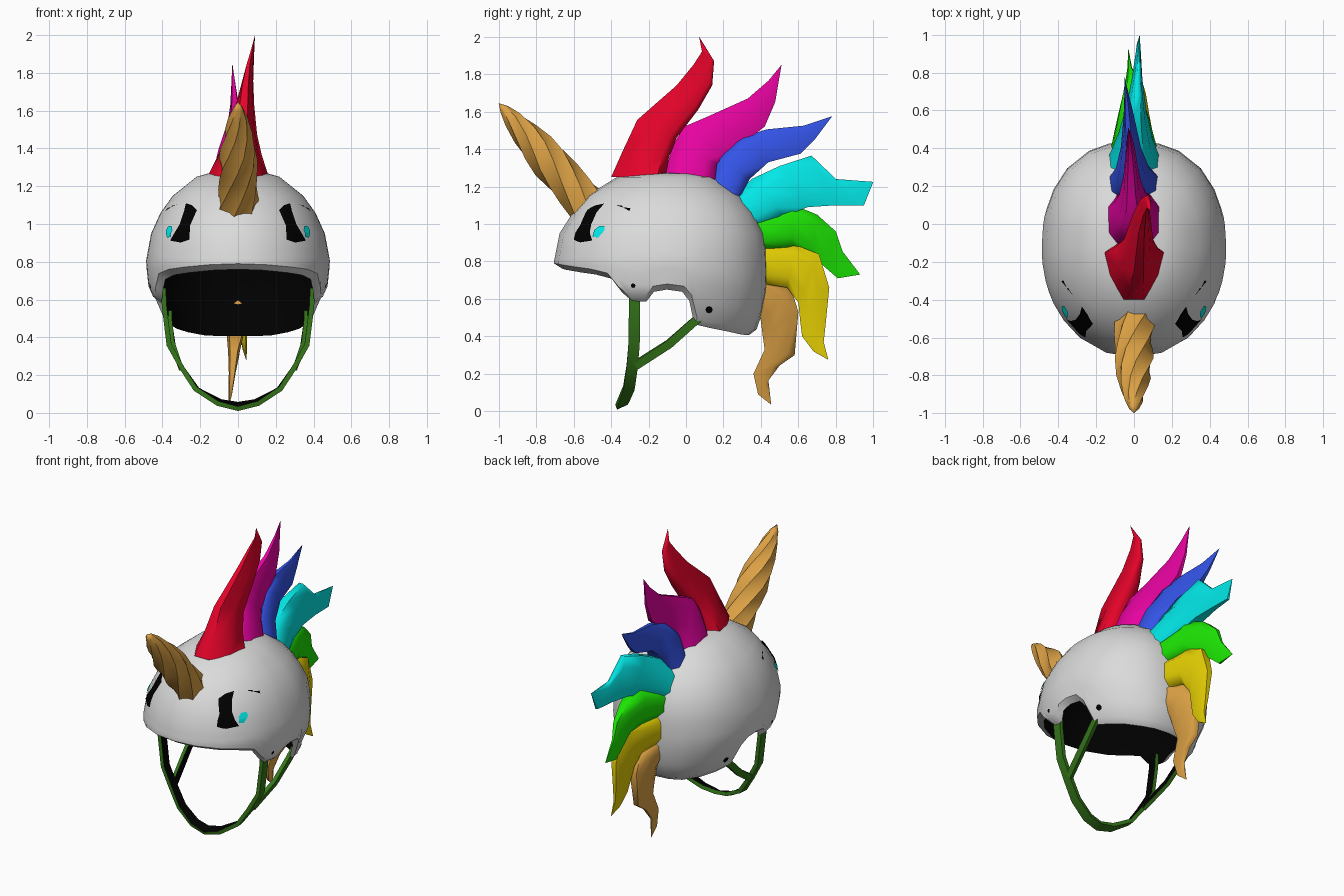
import bpy, bmesh, math
from mathutils import Vector
from mathutils.bvhtree import BVHTree

if "Cube" in bpy.data.objects:
    bpy.data.objects.remove(bpy.data.objects["Cube"])


def material(name, *rgb):
    m = bpy.data.materials.new(name)
    m.diffuse_color = (*rgb, 1)
    m.use_nodes = True
    m.node_tree.nodes["Principled BSDF"].inputs["Base Color"].default_value = m.diffuse_color
    return m


GREY = material("shell grey", 0.70, 0.71, 0.70)
BLACK = material("black", 0.0, 0.0, 0.0)
GOLD = material("gold", 0.72, 0.36, 0.06)
RED = material("red", 0.86, 0.001, 0.025)
PINK = material("magenta", 0.90, 0.001, 0.40)
BLUE = material("blue", 0.035, 0.09, 0.82)
CYAN = material("cyan", 0.001, 0.80, 0.80)
GREEN = material("green", 0.012, 0.78, 0.001)
YELLOW = material("yellow", 0.78, 0.62, 0.001)
STRAP = material("strap green", 0.035, 0.18, 0.010)


def finish(name, bm, mats, angle=40, recalc=True):
    bmesh.ops.remove_doubles(bm, verts=bm.verts, dist=1e-5)
    if recalc:
        bmesh.ops.recalc_face_normals(bm, faces=bm.faces)
    me = bpy.data.meshes.new(name)
    bm.to_mesh(me)
    for m in mats:
        me.materials.append(m)
    me.polygons.foreach_set("use_smooth", [True] * len(me.polygons))
    me.set_sharp_from_angle(angle=math.radians(angle))
    ob = bpy.data.objects.new(name, me)
    bpy.context.collection.objects.link(ob)
    return ob


def loft(bm, rings, rule=lambda row, side: 0):
    """Skin closed rings of points; rule gives the material index."""
    vs = [[bm.verts.new(p) for p in r] for r in rings]
    n = len(vs[0])
    for i in range(len(vs) - 1):
        for j in range(n):
            k = (j + 1) % n
            f = bm.faces.new((vs[i][j], vs[i][k], vs[i + 1][k], vs[i + 1][j]))
            f.material_index = rule(i, j)
    return vs


# ---- helmet shell: height, front y, back y, half width
PROFILE = [(1.275, -.10, -.10, 0), (1.27, -.25, .06, .15), (1.25, -.37, .15, .22),
           (1.15, -.53, .29, .345), (1.06, -.605, .365, .41), (.95, -.675, .42, .46),
           (.80, -.705, .44, .488), (.65, -.70, .435, .472), (.58, -.70, .42, .435),
           (.50, -.70, .405, .41), (.40, -.68, .36, .375)]
# lower edge with ear tab and notch: y, z
RIM = [(-.71, .79), (-.68, .785), (-.60, .772), (-.51, .76), (-.42, .738), (-.36, .665),
       (-.30, .618), (-.22, .615), (-.175, .668), (-.10, .68), (-.01, .668), (.03, .62),
       (.06, .495), (.15, .475), (.25, .457), (.33, .44), (.365, .437), (.40, .437)]
MID_Y = -0.13


def section(z):
    for a, b in zip(PROFILE, PROFILE[1:]):
        if z >= b[0]:
            t = (a[0] - z) / (a[0] - b[0])
            f, k, w = (a[i] + (b[i] - a[i]) * t for i in (1, 2, 3))
            return (f + k) / 2, (k - f) / 2, w
    return None


columns = []
for i, (y, z) in enumerate(RIM):
    yc, hy, w = section(z)
    c = -1 if i == 0 else 1 if i == len(RIM) - 1 else (y - yc) / hy
    columns.append((1, c, z))
columns += [(-1, c, z) for s, c, z in columns[-2:0:-1]]

LEVELS = [1.275, 1.27, 1.25, 1.20, 1.15, 1.06, .95, .85]


def outer_row(i):
    row = []
    for side, c, rim in columns:
        z = LEVELS[i] if i < len(LEVELS) else .85 + (rim - .85) * (i - len(LEVELS) + 1) / 4
        yc, hy, w = section(z)
        power = 2.05 if c < 0 else 2.3
        row.append(Vector((side * w * (1 - abs(c) ** power) ** (1 / power), yc + hy * c, z)))
    return row


outer = [outer_row(i) for i in range(len(LEVELS) + 4)]
inner = [[Vector((p.x * .915, MID_Y + (p.y - MID_Y) * .92,
                  p.z - .03 - max(0, p.z - .8) * .05)) for p in r] for r in outer[::-1]]
bm = bmesh.new()
loft(bm, outer + inner, lambda row, side: 1 if row >= len(outer) else 0)
bmesh.ops.remove_doubles(bm, verts=bm.verts, dist=1e-5)
shell = BVHTree.FromBMesh(bm)
finish("helmet_shell", bm, [GREY, BLACK])


# ---- thin painted plates projected on the shell
def plate(name, pts, mat, axis, side):
    """pts are (x, z) cast from the front or (y, z) cast from the side."""
    fine = []
    for a, b in zip(pts, pts[1:] + pts[:1]):
        fine += [Vector(a).lerp(Vector(b), k / 4) for k in range(4)]
    mid = sum(fine, Vector((0, 0))) / len(fine)
    centre = Vector((0, MID_Y, .75))

    def cast(p):
        if axis == "front":
            start, d = Vector((side * p.x, -2, p.y)), Vector((0, 1, 0))
        else:
            start, d = Vector((side * 2, p.x, p.y)), Vector((-side, 0, 0))
        hit = shell.ray_cast(start, d)[0]
        return hit + (hit - centre).normalized() * .007

    bm = bmesh.new()
    vs = loft(bm, [[cast(mid.lerp(p, k)) for p in fine] for k in (1, .75, .5, .25)])
    bm.faces.new(vs[-1])
    bm.normal_update()
    if sum(f.normal.dot(f.calc_center_median() - centre) for f in bm.faces) < 0:
        bmesh.ops.reverse_faces(bm, faces=bm.faces)
    finish(name, bm, [mat], recalc=False)


def disc(y, z, r):
    return [(y + r * math.cos(k * math.pi / 4), z + r * math.sin(k * math.pi / 4)) for k in range(8)]


EYE = [(.215, 1.07), (.24, 1.095), (.272, 1.105), (.283, 1.06), (.305, .995), (.335, .945),
       (.355, .91), (.30, .9), (.255, .915), (.25, .99)]
SPOT = [(-.495, .93), (-.465, .925), (-.43, .965), (-.43, .985), (-.46, .985), (-.485, .965)]
for s, tag in ((1, "right"), (-1, "left")):
    plate("eye_" + tag, EYE, BLACK, "front", s)
    plate("eye_spot_" + tag, SPOT, CYAN, "side", s)
    plate("brow_" + tag, [(-.37, 1.098), (-.335, 1.083), (-.335, 1.092)], BLACK, "side", s)
    plate("brow_end_" + tag, [(-.335, 1.085), (-.30, 1.065), (-.295, 1.08)], BLACK, "side", s)
    plate("front_rivet_" + tag, disc(-.28, .672, .012), BLACK, "side", s)
    plate("rear_rivet_" + tag, disc(.12, .545, .019), BLACK, "side", s)

# ---- mane tufts: pairs of edge points (y, z, y, z), then the tip (x, y, z)
SHARP = ((0, .33), (.45, .8), (.85, 1), (1, .6))
ROUND = ((0, .55), (.25, .95), (.75, 1), (1, .65))


def tuft(name, mat, width, pairs, tip, shape=ROUND):
    bm = bmesh.new()
    rings = []
    outline = list(shape) + [(u, -k) for u, k in shape[::-1]]
    for i, (y0, z0, y1, z1) in enumerate(pairs):
        t = i / len(pairs)
        w, lean = width * (1 - t) ** 2 + .008, tip[0] * t ** 1.2
        rings.append([(lean + w * k, y0 + (y1 - y0) * u, z0 + (z1 - z0) * u) for u, k in outline])
    rings.append([tip] * 8)
    vs = loft(bm, rings)
    bm.faces.new(vs[0])
    finish(name, bm, [mat], 62)


tuft("mane_red", RED, .155, [(-.40, 1.25, -.11, 1.25), (-.34, 1.385, -.09, 1.36),
     (-.26, 1.556, -.05, 1.46), (-.05, 1.74, .065, 1.61), (.04, 1.85, .14, 1.74),
     (.085, 1.92, .15, 1.87)], (.09, .07, 2.0), SHARP)
tuft("mane_magenta", PINK, .14, [(-.12, 1.25, .15, 1.19), (-.07, 1.42, .165, 1.32),
     (-.01, 1.52, .21, 1.37), (.13, 1.58, .29, 1.42), (.33, 1.67, .42, 1.52),
     (.44, 1.765, .476, 1.65)], (-.03, .51, 1.85))
tuft("mane_blue", BLUE, .125, [(.13, 1.20, .28, 1.12), (.165, 1.36, .34, 1.24),
     (.30, 1.465, .44, 1.33), (.43, 1.505, .61, 1.375), (.63, 1.525, .69, 1.455)], (-.05, .78, 1.575))
tuft("mane_cyan", CYAN, .125, [(.26, 1.15, .39, .99), (.35, 1.24, .52, 1.04),
     (.50, 1.31, .65, 1.09), (.67, 1.365, .80, 1.10), (.80, 1.24, .95, 1.10)], (.03, 1.0, 1.225))
tuft("mane_green", GREEN, .115, [(.36, 1.03, .41, .87), (.565, 1.105, .57, .87),
     (.70, 1.05, .67, .85), (.80, .96, .73, .78), (.835, .855, .81, .71)], (-.03, .93, .73))
tuft("mane_yellow", YELLOW, .105, [(.40, .89, .41, .68), (.58, .89, .54, .66), (.71, .84, .60, .58),
     (.765, .66, .61, .48), (.745, .46, .62, .40), (.735, .37, .68, .32)], (.045, .76, .275))
tuft("mane_gold", GOLD, .09, [(.42, .70, .38, .58), (.56, .66, .40, .48), (.60, .53, .41, .40),
     (.58, .30, .42, .33), (.50, .245, .36, .20), (.44, .165, .385, .09)], (-.05, .455, .035))

# ---- twisted horn
bm = bmesh.new()
base, tip = Vector((0, -.525, 1.10)), Vector((0, -1.0, 1.645))
turn = (tip - base).to_track_quat('Z', 'Y').to_matrix()
rings = []
for t, r in ((0, .108), (.14, .10), (.28, .098), (.42, .10), (.56, .09), (.7, .072),
             (.84, .05), (.94, .026), (1, 0)):
    rings.append([base.lerp(tip, t) + turn @ Vector((math.cos(a), math.sin(a), 0)) * r * k
                  for a, k in ((j * math.pi / 7 + t * 2.6, (1.05, .89)[j % 2]) for j in range(14))])
vs = loft(bm, rings)
bm.faces.new(vs[0])
finish("horn", bm, [GOLD], 60)


# ---- chin straps: flat ribbons, black on the inside, tilted under the chin
def ribbon(name, pts, width, tilt=0.0, thick=.026):
    pts = [Vector(p) for p in pts]
    rings = []
    for i, p in enumerate(pts):
        d = (pts[min(i + 1, len(pts) - 1)] - pts[max(i - 1, 0)]).normalized()
        side = Vector((0, 1, tilt * max(0, 1 - abs(p.x) / .27)))
        side = (side - d * side.dot(d)).normalized() * width / 2
        n = d.cross(side).normalized()
        if n.dot(p - Vector((0, p.y, .45))) < 0:
            n, side = -n, -side
        n *= thick / 2
        rings.append([p + side + n, p - side + n, p - side - n, p + side - n])
    bm = bmesh.new()
    vs = loft(bm, rings, lambda row, k: 1 if k == 2 else 0)
    bm.faces.new(vs[0])
    bm.faces.new(vs[-1])
    finish(name, bm, [STRAP, BLACK], 30)


half = [(.395, -.275, .66), (.39, -.275, .56), (.365, -.277, .36), (.295, -.288, .235),
        (.22, -.305, .125), (.10, -.335, .055)]
ribbon("chin_strap", half + [(0, -.345, .034)] + [(-x, y, z) for x, y, z in half[::-1]], .06, .45)
for s, tag in ((1, "right"), (-1, "left")):
    ribbon("rear_strap_" + tag, [(s * .362, .10, .525), (s * .36, .04, .475),
           (s * .345, -.09, .36), (s * .305, -.27, .245)], .045)
